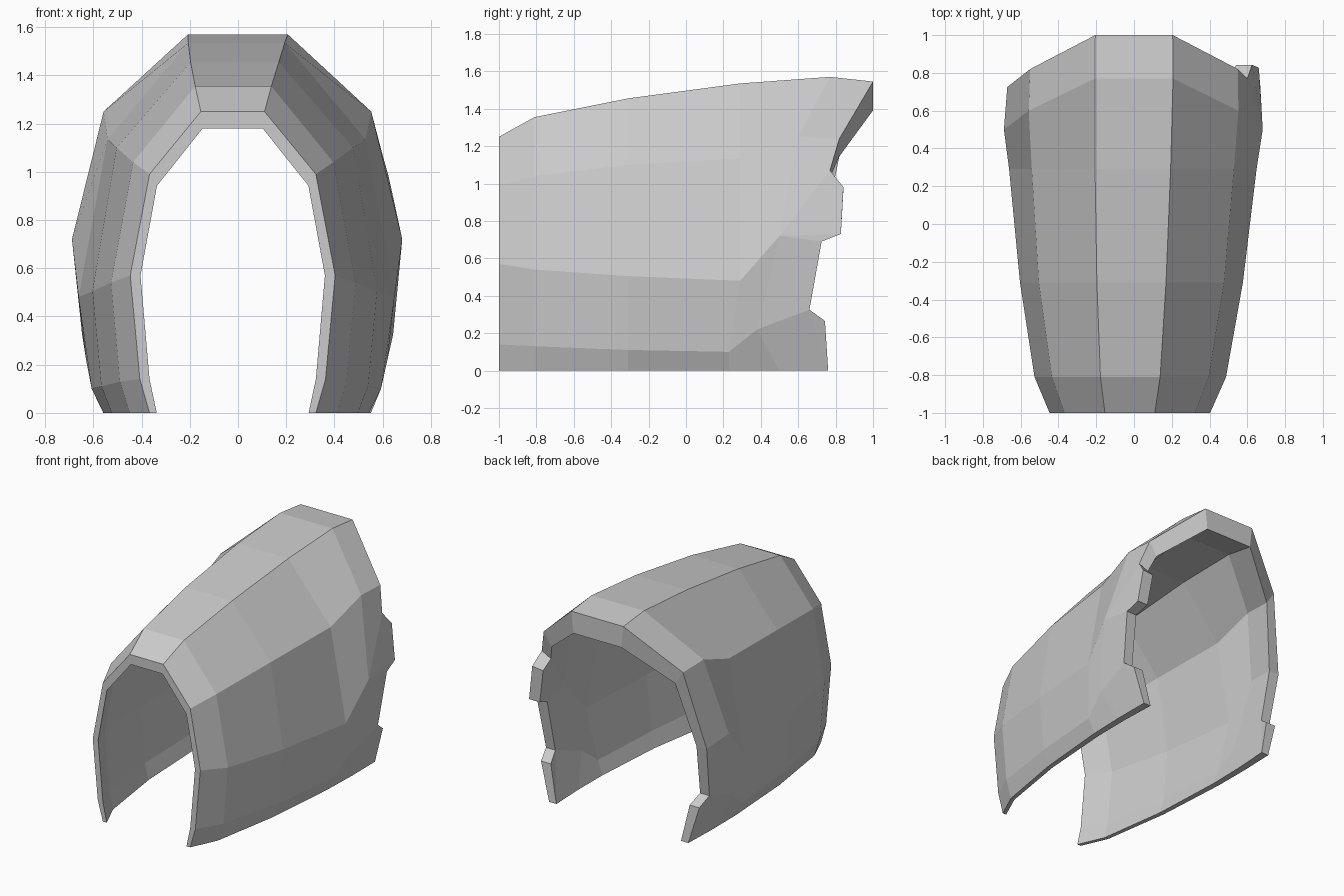
import bpy, bmesh

if "Cube" in bpy.data.objects:
    bpy.data.objects.remove(bpy.data.objects["Cube"])

# Edge lines of the shell running front to back: (y, half width, z)
LINES = {
    "top": [(-1, .132, 1.25), (-.81, .158, 1.355), (-.31, .183, 1.455),
            (.29, .2, 1.535), (.77, .207, 1.57), (1, .205, 1.545)],
    "shoulder": [(-1, .345, .99), (-.81, .415, 1.04), (-.31, .49, 1.1),
                 (.29, .535, 1.135), (.6, .555, 1.25), (.82, .55, 1.24)],
    "side": [(-1, .425, .57), (-.81, .507, .54), (-.31, .59, .505),
             (.29, .655, .48), (.5, .685, .72), (.725, .67, .69)],
    "lower": [(-1, .385, .14), (-.81, .47, .13), (-.31, .553, .11),
              (.23, .6, .1), (.38, .625, .22), (.66, .645, .325)],
    "bottom": [(-1, .345, 0), (-.81, .43, 0), (-.31, .51, 0),
               (.23, .55, 0), (.5, .555, 0), (.76, .55, 0)],
}
# Inward direction (x, z) of the wall thickness on each line
INWARD = {"top": (.15, 1.4), "shoulder": (.62, .95), "side": (.85, 0),
          "lower": (.8, 0), "bottom": (.6, 0)}
NAMES = list(LINES)

bm = bmesh.new()
inner = {}


def add_vert(side, point, inward):
    """Outer vertex together with its partner on the inside of the wall."""
    y, w, z = point
    t = .05 + .06 * ((y + 1) / 2) ** 2
    cx = -.022 * max(0, (.8 - y) / 1.8)
    v = bm.verts.new((cx + side * w, y, z))
    inner[v] = bm.verts.new((cx + side * (w - inward[0] * t), y, z - inward[1] * t))
    return v


outer_faces = []


def skin(*verts):
    outer_faces.append(bm.faces.new(verts))


grid = {}
for s in (-1, 1):
    for name in NAMES:
        grid[s, name] = [add_vert(s, p, INWARD[name]) for p in LINES[name]]

    # Side panels
    for a, b in zip(NAMES, NAMES[1:]):
        A, B = grid[s, a], grid[s, b]
        for i in range(5):
            if s == 1 and a == "shoulder" and i == 4:
                # Raised tab on the right rear rim
                n = add_vert(s, (.77, .6, 1.07), (.75, .4))
                t1 = add_vert(s, (.842, .625, .98), (.85, .1))
                t2 = add_vert(s, (.828, .66, .73), (.85, 0))
                skin(A[4], A[5], n, B[4])
                skin(B[4], n, t1, t2)
                skin(B[4], t2, B[5])
            else:
                skin(A[i], A[i + 1], B[i + 1], B[i])

    # Small step at the foot of the rear rim
    step = add_vert(s, (.743, .625, .265), INWARD["lower"])
    skin(grid[s, "lower"][5], step, grid[s, "bottom"][5])

# Roof strip
L, R = grid[-1, "top"], grid[1, "top"]
for i in range(5):
    skin(L[i], L[i + 1], R[i + 1], R[i])

# Rim around the open border, then the inside skin
rim = [tuple(e.verts) for e in bm.edges if e.is_boundary]
for a, b in rim:
    bm.faces.new((a, b, inner[b], inner[a]))
for f in outer_faces:
    bm.faces.new([inner[v] for v in reversed(f.verts)])
bmesh.ops.recalc_face_normals(bm, faces=bm.faces[:])

mesh = bpy.data.meshes.new("armour_shell")
bm.to_mesh(mesh)
bm.free()
bpy.context.collection.objects.link(bpy.data.objects.new("armour_shell", mesh))
